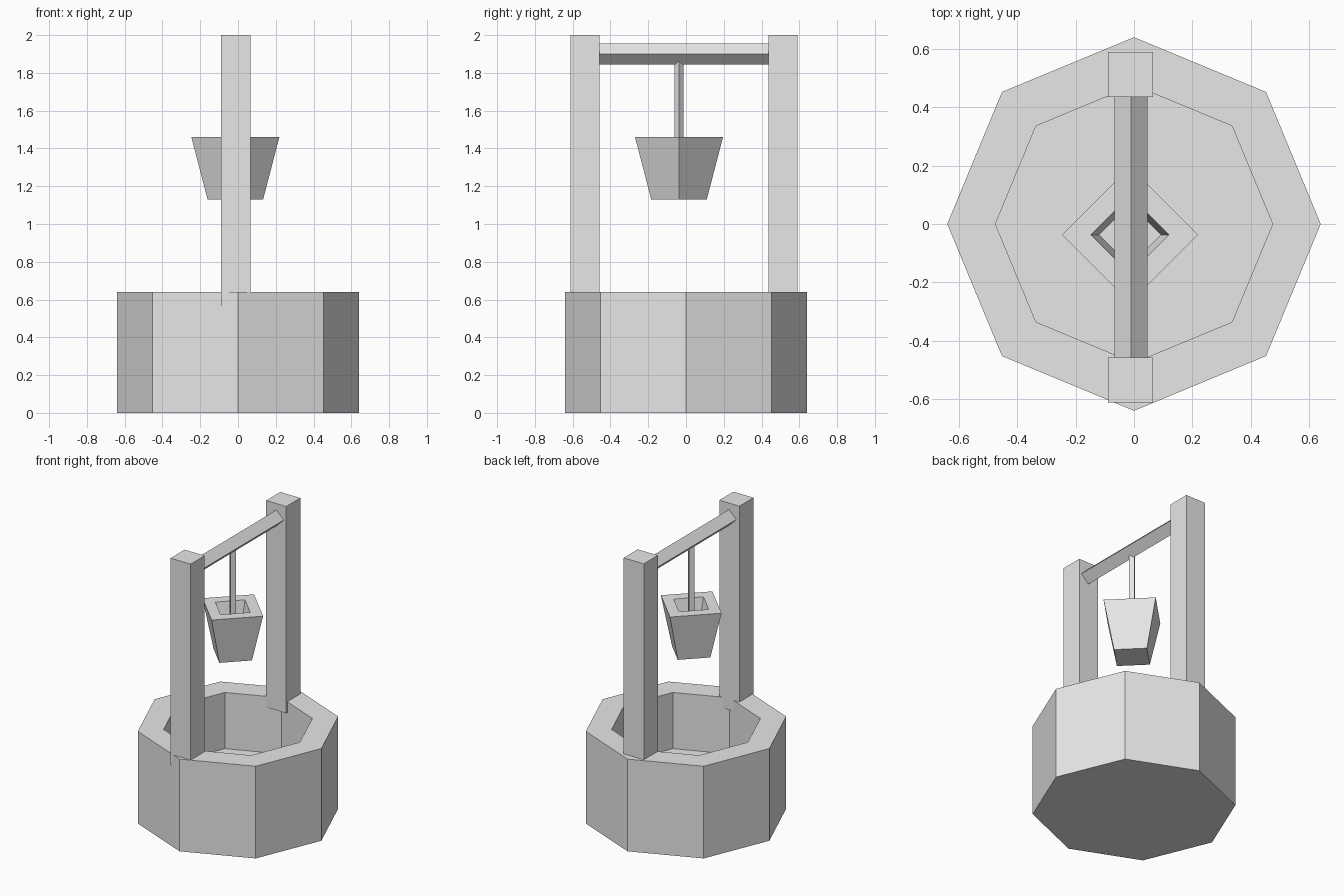
import bpy, bmesh
from math import pi, cos, sin

cube = bpy.data.objects.get("Cube")
if cube:
    bpy.data.objects.remove(cube, do_unlink=True)

grey = bpy.data.materials.new("plain_grey")
grey.use_nodes = True
colour = (0.8, 0.8, 0.8, 1)
grey.diffuse_color = colour
grey.node_tree.nodes["Principled BSDF"].inputs["Base Color"].default_value = colour


def lathe(name, sides, profile, centre=(0, 0), turn=0):
    """Join polygon rings given as (radius, z) and cap both ends."""
    bm = bmesh.new()
    rings = []
    for radius, z in profile:
        angles = [turn + 2 * pi * i / sides for i in range(sides)]
        rings.append([bm.verts.new((radius * cos(a), radius * sin(a), z)) for a in angles])
    for low, high in zip(rings, rings[1:]):
        for i in range(sides):
            j = (i + 1) % sides
            bm.faces.new((low[i], low[j], high[j], high[i]))
    bm.faces.new(rings[0][::-1])
    bm.faces.new(rings[-1])
    bmesh.ops.recalc_face_normals(bm, faces=bm.faces)
    mesh = bpy.data.meshes.new(name)
    bm.to_mesh(mesh)
    bm.free()
    mesh.materials.append(grey)
    obj = bpy.data.objects.new(name, mesh)
    obj.location = (*centre, 0)
    bpy.context.collection.objects.link(obj)
    return obj


axis_x = -0.012

# Hollow octagonal well wall with a floor inside
lathe("well_wall", 8, [(0.64, 0), (0.64, 0.64), (0.475, 0.64), (0.475, 0.25)])

# Square posts set into the rim
for name, y in (("front_post", -0.535), ("back_post", 0.513)):
    lathe(name, 4, [(0.109, 0.565), (0.109, 2)], (axis_x, y), pi / 4)

# Crossbeam turned on edge between the posts
beam = lathe("crossbeam", 4, [(0.056, -0.448), (0.056, 0.448)])
beam.rotation_euler.x = pi / 2
beam.location = (-0.01, -0.011, 1.9)

# Rope and tapered bucket, both with corners facing the axes
hang = (-0.014, -0.037)
lathe("rope", 4, [(0.024, 1.35), (0.024, 1.87)], hang)
lathe("bucket", 4, [(0.147, 1.13), (0.233, 1.46), (0.134, 1.46), (0.106, 1.35)], hang)
